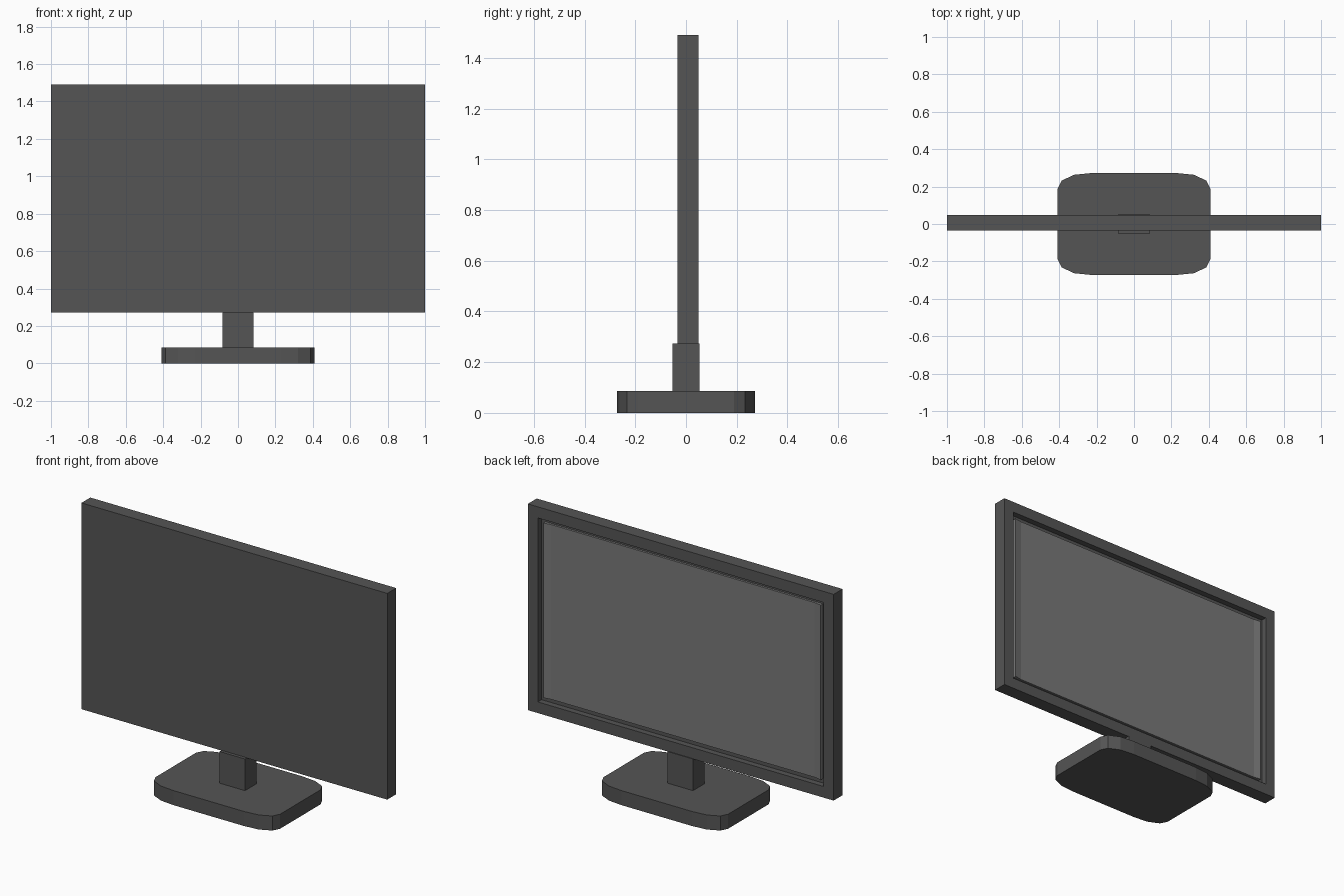
import bpy, bmesh

if "Cube" in bpy.data.objects:
    bpy.data.objects.remove(bpy.data.objects["Cube"])

def material(name, v):
    m = bpy.data.materials.new(name)
    m.diffuse_color = (v, v, v, 1)
    m.use_nodes = True
    m.node_tree.nodes["Principled BSDF"].inputs["Base Color"].default_value = m.diffuse_color
    return m

def prism(name, outline, z0, z1, mat):
    """Extrude a closed xy outline from z0 to z1."""
    bm = bmesh.new()
    face = bm.faces.new([bm.verts.new((x, y, z0)) for x, y in outline])
    ext = bmesh.ops.extrude_face_region(bm, geom=[face])
    top = [v for v in ext["geom"] if isinstance(v, bmesh.types.BMVert)]
    bmesh.ops.translate(bm, verts=top, vec=(0, 0, z1 - z0))
    bmesh.ops.recalc_face_normals(bm, faces=bm.faces)
    mesh = bpy.data.meshes.new(name)
    bm.to_mesh(mesh)
    bm.free()
    obj = bpy.data.objects.new(name, mesh)
    bpy.context.collection.objects.link(obj)
    mesh.materials.append(mat)
    return obj

def rect(x, y0, y1):
    return [(-x, y0), (x, y0), (x, y1), (-x, y1)]

body = material("dark_grey", 0.09)
glass = material("mid_grey", 0.19)

BACK, BEZEL = 0.049, 0.093
Z0, Z1 = 0.271, 1.49

# Base plate with faceted rounded corners
corner = [(0.408, 0.19), (0.387, 0.232), (0.32, 0.263), (0.23, 0.272)]
half = corner + [(-x, y) for x, y in reversed(corner)]
prism("base", half + [(-x, -y) for x, y in half], 0, 0.086, body)

# Neck
prism("neck", rect(0.083, -0.053, 0.053), 0.086, 0.273, body)

# Panel housing with a recess in its +y face
housing = prism("housing", rect(1.0, -0.034, BACK), Z0, Z1, body)
bm = bmesh.new()
bm.from_mesh(housing.data)
bm.faces.ensure_lookup_table()
rear = max(bm.faces, key=lambda f: f.normal.y)
bmesh.ops.inset_region(bm, faces=[rear], thickness=BEZEL)
ext = bmesh.ops.extrude_discrete_faces(bm, faces=[rear])
bmesh.ops.translate(bm, verts=ext["faces"][0].verts, vec=(0, -0.035, 0))
bm.to_mesh(housing.data)
bm.free()

# Screen sheet with sloping side strips, set into the recess
sx = 1.0 - BEZEL
prism("screen", [(-sx, 0.016), (sx, 0.016), (sx, BACK - 0.012), (0.862, BACK - 0.02),
                 (-0.862, BACK - 0.02), (-sx, BACK - 0.012)], Z0 + BEZEL, Z1 - BEZEL, glass)
